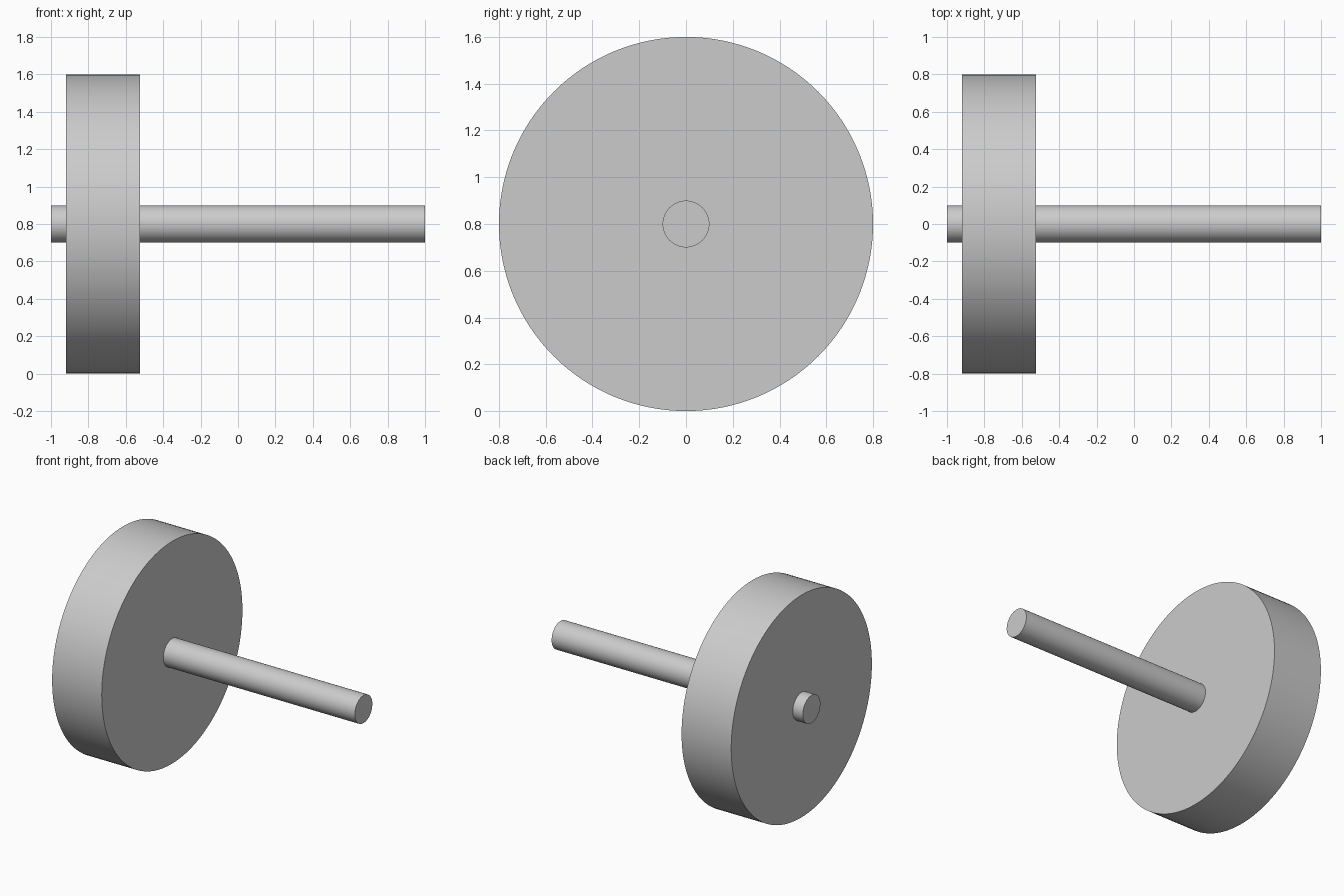
import bpy
import math

cube = bpy.data.objects.get("Cube")
if cube:
    bpy.data.objects.remove(cube, do_unlink=True)

grey = bpy.data.materials.new("light_grey")
grey.use_nodes = True
colour = (0.6, 0.6, 0.6, 1)
grey.diffuse_color = colour
grey.node_tree.nodes["Principled BSDF"].inputs["Base Color"].default_value = colour

AXIS_HEIGHT = 0.8


def x_cylinder(name, radius, x_start, x_end, sides):
    """Smooth cylinder lying along x, with sharp rims."""
    bpy.ops.mesh.primitive_cylinder_add(
        vertices=sides, radius=radius, depth=x_end - x_start,
        location=((x_start + x_end) / 2, 0, AXIS_HEIGHT),
        rotation=(0, math.pi / 2, 0))
    part = bpy.context.object
    part.name = name
    part.data.materials.append(grey)
    bpy.ops.object.shade_smooth_by_angle(angle=math.radians(30))
    return part


# Heavy disc near one end
x_cylinder("wheel_disc", 0.8, -0.92, -0.525, 128)

# Thin shaft running through the disc
x_cylinder("axle_shaft", 0.1, -1, 1, 64)
